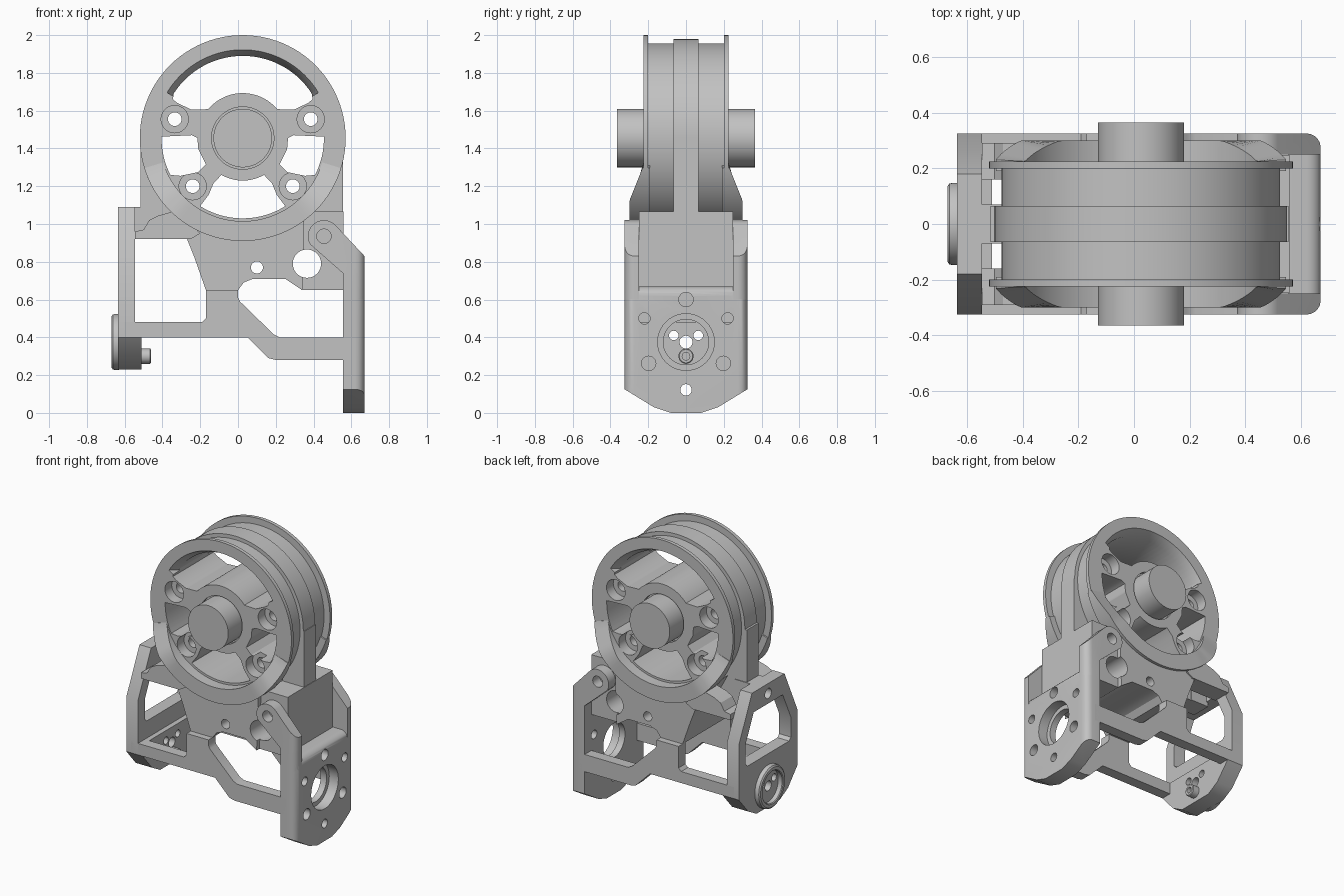
import bpy, bmesh
from math import sin, cos, pi, radians
from mathutils import Vector

if "Cube" in bpy.data.objects:
    bpy.data.objects.remove(bpy.data.objects["Cube"], do_unlink=True)

grey = bpy.data.materials.new("plain_grey")
grey.use_nodes = True
grey.diffuse_color = (0.54, 0.54, 0.54, 1)
grey.node_tree.nodes["Principled BSDF"].inputs["Base Color"].default_value = (0.54, 0.54, 0.54, 1)

CX, CZ = 0.025, 1.455      # wheel axle
parts = []


def finish(bm, name):
    bmesh.ops.remove_doubles(bm, verts=bm.verts, dist=1e-5)
    bmesh.ops.recalc_face_normals(bm, faces=bm.faces)
    me = bpy.data.meshes.new(name)
    bm.to_mesh(me)
    bm.free()
    ob = bpy.data.objects.new(name, me)
    bpy.context.collection.objects.link(ob)
    parts.append(ob)
    return ob


def prism(name, pts, axis, a, b, round_edge=None):
    """Extrude a profile along y (x,z points) or along x (y,z points)."""
    bm = bmesh.new()

    def place(p, d):
        return (p[0], d, p[1]) if axis == "y" else (d, p[0], p[1])
    face = bm.faces.new([bm.verts.new(place(p, a)) for p in pts])
    step = Vector((0, b - a, 0)) if axis == "y" else Vector((b - a, 0, 0))
    new = bmesh.ops.extrude_face_region(bm, geom=[face])["geom"]
    bmesh.ops.translate(bm, vec=step, verts=[v for v in new if isinstance(v, bmesh.types.BMVert)])
    if round_edge:
        edges = [e for e in bm.edges if all(round_edge(v.co) for v in e.verts)]
        bmesh.ops.bevel(bm, geom=edges, offset=0.05, segments=5, profile=0.5, affect="EDGES")
    return finish(bm, name)


def arc(r, a, b, cx=CX, cz=CZ, n=28):
    return [(cx + r * cos(radians(a + (b - a) * i / n)),
             cz + r * sin(radians(a + (b - a) * i / n))) for i in range(n + 1)]


def cyl(name, u, z, r, axis, a, b):
    return prism(name, arc(r, 0, 351, u, z, 39), axis, a, b)


def lathe(name, profile, origin, axis, steps=96):
    """Spin a (radius, along) profile about a line along x or y."""
    bm = bmesh.new()
    vs = [bm.verts.new((0, d, r) if axis == "y" else (d, 0, r)) for r, d in profile]
    es = [bm.edges.new(p) for p in zip(vs, vs[1:])]
    bmesh.ops.spin(bm, geom=vs + es, cent=(0, 0, 0), angle=2 * pi, steps=steps,
                   axis=(0, 1, 0) if axis == "y" else (1, 0, 0))
    bmesh.ops.translate(bm, vec=origin, verts=bm.verts)
    return finish(bm, name)


def arc_strip(name, a, b, section):
    """Sweep a cross-section part of the way round the axle; section(z of rim) gives (r, y) points."""
    bm = bmesh.new()
    rings = []
    for u, w in arc(1, a, b, 0, 0, 48):
        rings.append([bm.verts.new((CX + r * u, y, CZ + r * w)) for r, y in section(w)])
    for p, q in zip(rings, rings[1:]):
        for i in range(len(p)):
            j = (i + 1) % len(p)
            bm.faces.new((p[i], p[j], q[j], q[i]))
    bm.faces.new(rings[0])
    bm.faces.new(rings[-1])
    return finish(bm, name)


def cut(ob, cutters):
    for c in cutters:
        c.hide_render = True
        m = ob.modifiers.new("cut", "BOOLEAN")
        m.operation, m.solver, m.object = "DIFFERENCE", "EXACT", c
        bpy.context.view_layer.objects.active = ob
        bpy.ops.object.modifier_apply(modifier=m.name)
        parts.remove(c)
        bpy.data.objects.remove(c, do_unlink=True)


def mirror(pts, cx=0.0):
    return [(2 * cx - u, z) for u, z in pts]


def both(half):
    """Close a symmetric end-plate outline from its right half, bottom to top."""
    return half + mirror(half)[::-1]


def at_axle(pts):
    return [(CX + u, CZ + z) for u, z in pts]


# Wheel: stepped drum, flanges, flush web and hubs
half = [(.525, .065), (.5, .065), (.5, .2), (.545, .2), (.545, .225),
        (.165, .225), (.165, .2), (.155, .2), (.155, .365), (0, .365)]
wheel = lathe("wheel", [(r, -d) for r, d in half][::-1] + half, (CX, 0, CZ), "y")
crescent = (arc(.435, 33, 147) + at_axle([(-.37, .205), (-.345, .185), (-.27, .15)])
            + arc(.238, 140, 40) + at_axle([(.27, .15), (.345, .185), (.37, .205)]))
lower = (arc(.425, 238, 302) + at_axle([(.18, -.3), (.155, -.24)])
         + arc(.225, 300, 240) + at_axle([(-.155, -.24), (-.18, -.3)]))
side = arc(.43, 179, 207, n=8) + at_axle([(-.33, -.2), (-.235, -.18), (-.195, -.14),
                                          (-.235, -.06), (-.24, 0), (-.27, .015)])
holes = [prism("cutter", p, "y", -.5, .5) for p in (crescent, lower, side, mirror(side, CX))]
for t in (-1, 1):
    # sloped outer lip of the crescent window
    holes.append(arc_strip("cutter", 31, 149, lambda w: [(.42, t * .16), (.434, t * .16),
                                                         (.47, t * .23), (.42, t * .23)]))
for u, z in ((.36, .1), (.265, -.255)):
    for s in (-1, 1):
        x, zz = CX + s * u, CZ + z
        holes.append(cyl("cutter", x, zz, .036, "y", -.5, .5))
        holes += [cyl("cutter", x, zz, .072, "y", t * .15, t * .5) for t in (-1, 1)]
cut(wheel, holes)


# Flared fenders hugging the lower part of each wheel side
def fender_section(w, s):
    def depth(r):
        return s * min(.3, .225 + max(0, 1.31 - CZ - r * w) * .4)
    return [(.44, s * .19), (.545, s * .19), (.545, depth(.545)), (.44, depth(.44))]


for s, label in ((-1, "front"), (1, "back")):
    arc_strip(label + "_fender", 197, 343, lambda w: fender_section(w, s))

# Central body: side columns and the tab to the end plate
prism("left_column", [(-.515, CZ), (-.515, .92), (-.3, .92)] + arc(.48, 222, 180), "y", -.065, .065)
prism("right_column", [(.555, CZ), (.555, 1), (.4, 1)] + arc(.48, 318, 360), "y", -.065, .065)
prism("left_tab", [(-.56, .92), (-.42, .92), (-.42, 1.09), (-.56, 1.09)], "y", -.07, .07)

# Foot block carrying the wheel, with underside arch and cross holes
belly = [(.34, .65), (.25, .71), (.08, .71), (.03, .69), (0, .65), (-.17, .65), (-.23, .82), (-.27, .92)]
foot = prism("foot", arc(.53, 222, 313) + [(.558, 1.067), (.558, .65)] + belly, "y", -.248, .248)
cut(foot, [cyl("cutter", .365, .79, .075, "y", -.5, .5), cyl("cutter", .1, .77, .032, "y", -.5, .5)])
for s, label in ((-1, "front"), (1, "back")):
    cheek = prism(label + "_cheek", arc(.53, 222, 308) + belly, "y", s * .2, s * .28)
    cut(cheek, [cyl("cutter", .365, .79, .075, "y", -.5, .5), cyl("cutter", .1, .77, .032, "y", -.5, .5)])
    prism(label + "_lobe", [(-.546, .92), (-.25, .92), (-.2, .95), (-.33, 1.07), (-.42, 1.045),
                            (-.47, 1.02), (-.5, .97), (-.546, .96)], "y", s * .16, s * .29)

# Side rails and ears
rail = [(-.6, .4), (.05, .4), (.16, .29), (.2, .28), (.6, .28), (.6, .4), (.22, .4), (.19, .415),
        (.01, .59), (0, .61), (0, .65), (-.17, .65), (-.17, .5), (-.19, .48), (-.6, .48)]
ear = [(.555, .6), (.67, .6), (.67, .83)] + arc(.085, 45, 210, .455, .935) + [(.555, .74)]
for s, label in ((-1, "front"), (1, "back")):
    prism(label + "_rail", rail, "y", s * .25, s * .325)
    e = prism(label + "_ear", ear, "y", s * .25, s * .325,
              lambda c: c.x > .66 and abs(c.y) > .32)
    cut(e, [cyl("cutter", .455, .935, .038, "y", s * .2, s * .5)])

# Right end plate with bearing recess, bolt holes and blind holes
plate = prism("right_plate", both([(.08, 0), (.17, .03), (.325, .125), (.325, .67)]), "x", .555, .67,
              lambda c: c.x > .66 and abs(c.y) > .32)
bores = [cyl("cutter", 0, .375, .15, "x", .6, .8), cyl("cutter", 0, .375, .12, "x", .5, .8),
         cyl("cutter", 0, .6, .038, "x", .58, .8), cyl("cutter", 0, .122, .03, "x", .5, .8)]
for s in (-1, 1):
    bores += [cyl("cutter", s * .22, .5, .03, "x", .5, .8), cyl("cutter", s * .198, .262, .038, "x", .58, .8)]
cut(plate, bores)

# Left end plate with window and a thick lower pad
chin = [(.13, .23), (.22, .28), (.325, .4)]
end = prism("left_plate", both(chin + [(.325, .78), (.18, 1.09)]), "x", -.635, -.545)
window = both([(.23, .6), (.25, .62), (.25, .76), (.16, .95)])
cut(end, [prism("cutter", window, "x", -.8, -.4), cyl("cutter", 0, 1.02, .035, "x", -.8, -.4)])
pad = prism("left_pad", both(chin + [(.325, .48)]), "x", -.545, -.51)

# Round cap ring, its boss and the small through holes
lathe("cap_ring", [(.11, -.63), (.11, -.665), (.115, -.67), (.135, -.67), (.145, -.663),
                   (.148, -.65), (.148, -.63), (.11, -.63)], (0, 0, .375), "x", 48)
boss = lathe("boss", [(0, -.54), (.04, -.54), (.04, -.465), (.035, -.46), (0, -.46)], (0, 0, .3), "x", 32)
for ob in (end, pad):
    cut(ob, [cyl("cutter", u, z, r, "x", -.8, -.4)
             for u, z, r in ((-.065, .41, .025), (.065, .41, .025), (0, .375, .034))])
cut(boss, [cyl("cutter", 0, .3, .02, "x", -.5, -.4)])

# Material and shading
for ob in parts:
    ob.data.materials.clear()
    ob.data.materials.append(grey)
    bpy.ops.object.select_all(action="DESELECT")
    ob.select_set(True)
    bpy.context.view_layer.objects.active = ob
    bpy.ops.object.shade_smooth_by_angle(angle=radians(30))
